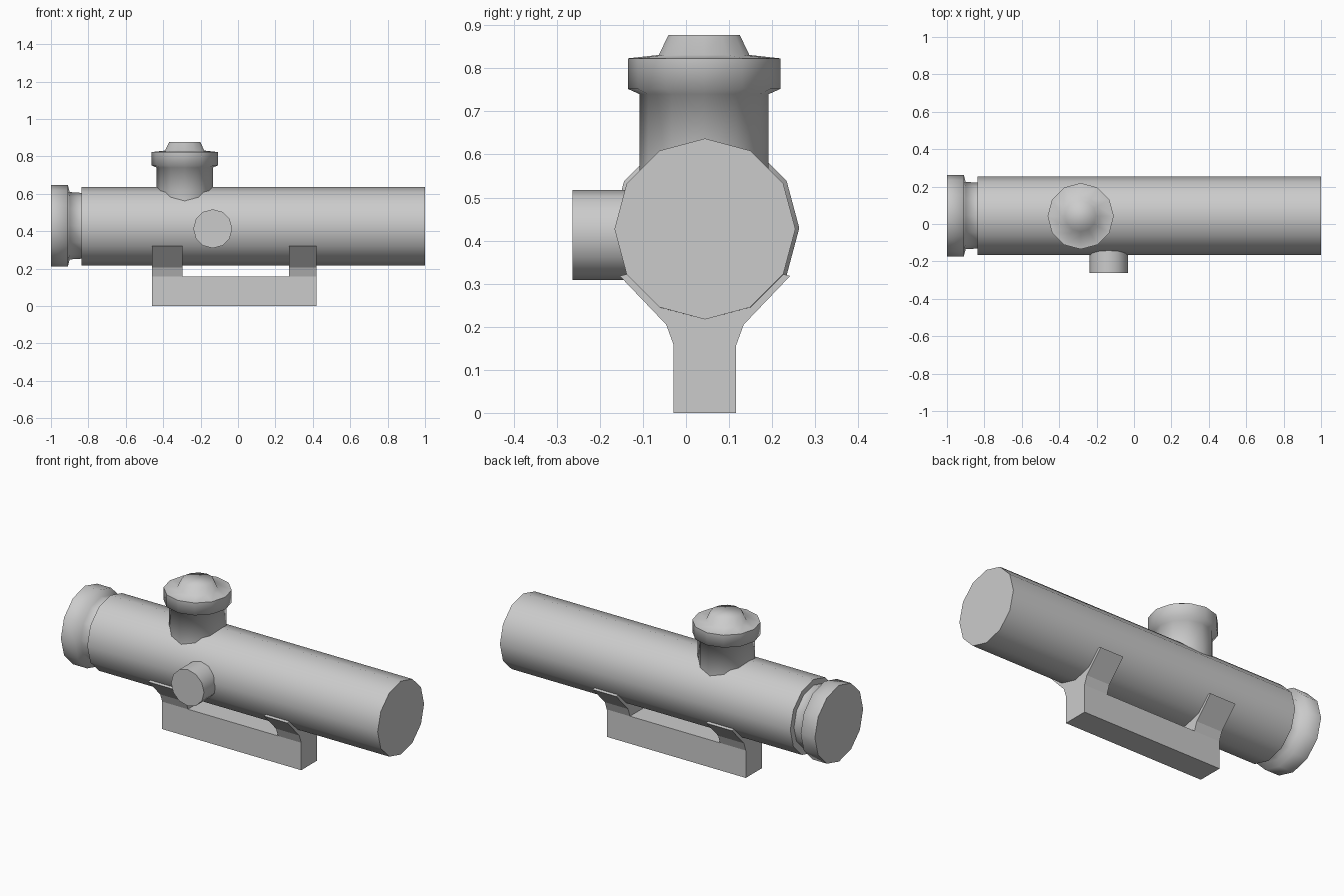
import bpy, bmesh, math
from mathutils import Matrix

if "Cube" in bpy.data.objects:
    bpy.data.objects.remove(bpy.data.objects["Cube"])

SIDES = 12
CY, CZ = 0.044, 0.427   # tube axis


def finish(name, bm, smooth_angle=None):
    bmesh.ops.recalc_face_normals(bm, faces=bm.faces)
    me = bpy.data.meshes.new(name)
    bm.to_mesh(me)
    bm.free()
    ob = bpy.data.objects.new(name, me)
    bpy.context.collection.objects.link(ob)
    if smooth_angle:
        bpy.ops.object.select_all(action='DESELECT')
        ob.select_set(True)
        bpy.context.view_layer.objects.active = ob
        bpy.ops.object.shade_smooth_by_angle(angle=math.radians(smooth_angle))
    return ob


def lathe(name, profile, matrix, smooth_angle=40):
    """Revolve (radius, height) points around local z, with both ends capped."""
    bm = bmesh.new()
    rings = []
    for r, h in profile:
        rings.append([bm.verts.new((r * math.cos(a), r * math.sin(a), h))
                      for a in (2 * math.pi * i / SIDES for i in range(SIDES))])
    for a, b in zip(rings, rings[1:]):
        for i in range(SIDES):
            j = (i + 1) % SIDES
            bm.faces.new((a[i], a[j], b[j], b[i]))
    bm.faces.new(rings[0])
    bm.faces.new(rings[-1])
    bm.transform(matrix)
    return finish(name, bm, smooth_angle)


def extrude_x(name, half, x0, x1):
    """Extrude a (y offset, z) half outline, mirrored about the tube axis."""
    pts = half + [(-y, z) for y, z in reversed(half) if y > 0]
    bm = bmesh.new()
    face = bm.faces.new([bm.verts.new((x0, CY + y, z)) for y, z in pts])
    ext = bmesh.ops.extrude_face_region(bm, geom=[face])
    bmesh.ops.translate(bm, vec=(x1 - x0, 0, 0),
                        verts=[v for v in ext['geom'] if isinstance(v, bmesh.types.BMVert)])
    return finish(name, bm)


ALONG_X = Matrix.Rotation(math.pi / 2, 4, 'Y')
ALONG_Y = Matrix.Rotation(math.pi / 2, 4, 'X')   # local +z points to -y

# Main tube and the eyepiece collar with its neck
lathe("main_tube", [(0.21, -0.838), (0.21, 1.0)],
      Matrix.Translation((0, CY, CZ)) @ ALONG_X)
lathe("eyepiece", [(0.218, -1.0), (0.218, -0.91), (0.18, -0.90), (0.176, -0.838)],
      Matrix.Translation((0, CY + 0.001, CZ + 0.002)) @ ALONG_X, 80)

# Top turret with a wide rim and tapered cap
lathe("top_turret",
      [(0.15, 0.56), (0.15, 0.74), (0.177, 0.752), (0.177, 0.823),
       (0.105, 0.831), (0.083, 0.877)],
      Matrix.Translation((-0.285, 0.042, 0)), 70)

# Side adjustment knob
lathe("side_knob", [(0.104, 0.12), (0.104, 0.263)],
      Matrix.Translation((-0.135, 0, 0.413)) @ ALONG_Y)

# Mount: rail with two flared clamps cradling the tube
extrude_x("mount_rail", [(0.0725, 0.0), (0.0725, 0.157)], -0.46, 0.42)
clamp = [(0.0725, 0.157), (0.09, 0.205), (0.198, 0.318), (0.182, 0.322),
         (0.105, 0.245), (0.0, 0.217)]
for name, x0, x1 in (("rear_clamp", -0.46, -0.297), ("front_clamp", 0.273, 0.42)):
    extrude_x(name, clamp, x0, x1)
